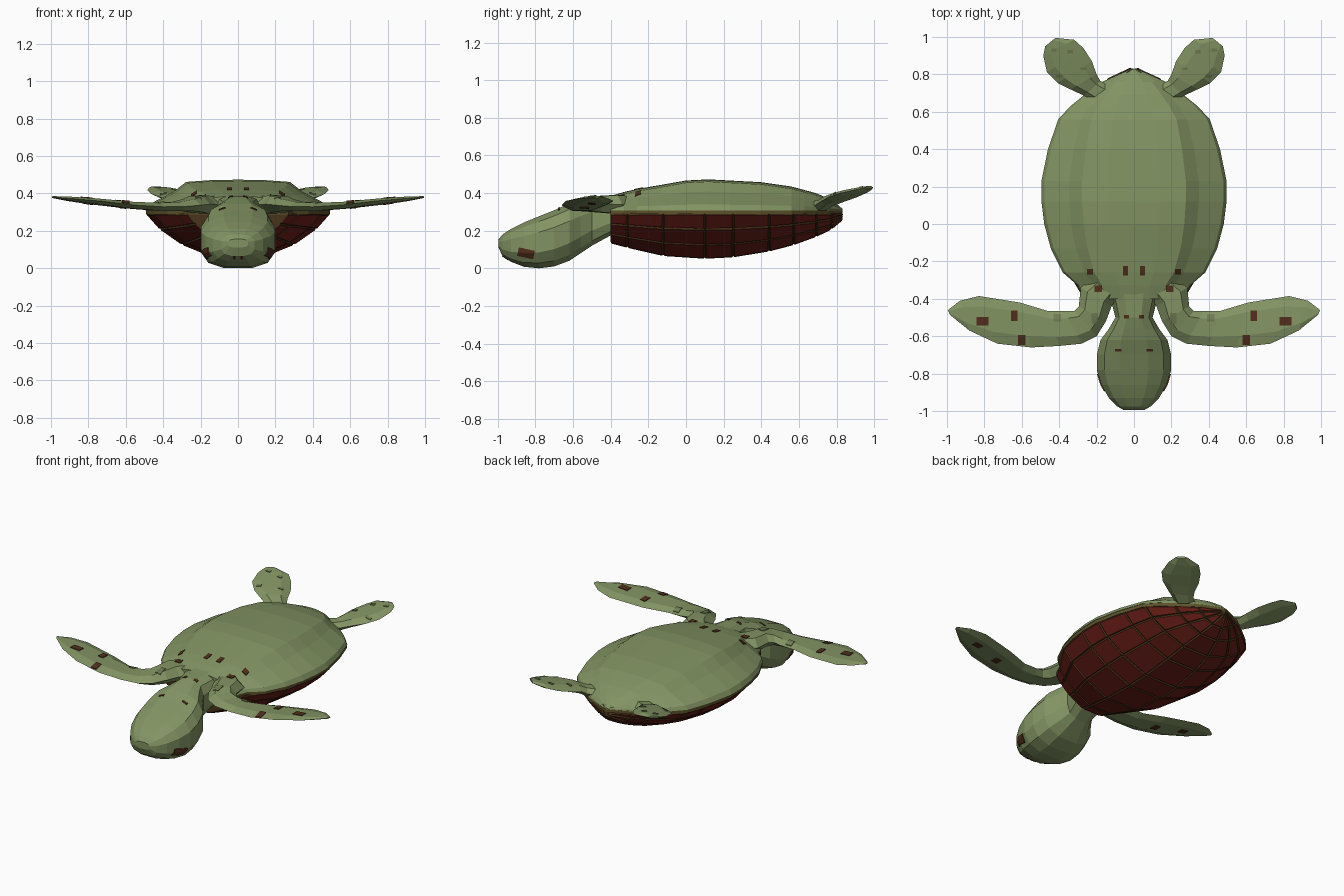
import bpy, bmesh, math
from mathutils import Vector
from mathutils.bvhtree import BVHTree

if "Cube" in bpy.data.objects:
    bpy.data.objects.remove(bpy.data.objects["Cube"])


def material(name, rgb):
    m = bpy.data.materials.new(name)
    m.diffuse_color = (*rgb, 1)
    m.use_nodes = True
    m.node_tree.nodes["Principled BSDF"].inputs["Base Color"].default_value = m.diffuse_color
    return m


GREEN = material("skin green", (0.225, 0.295, 0.125))
RED = material("shell red", (0.145, 0.013, 0.009))
SEAM = material("seam brown", (0.065, 0.033, 0.010))
OLIVE = material("rim olive", (0.11, 0.085, 0.024))
BROWN = material("spot brown", (0.082, 0.027, 0.012))
MOSS = material("moss spot", (0.16, 0.20, 0.085))

skins = []          # geometry that spots are projected on


def finish(bm, name, mats):
    bmesh.ops.recalc_face_normals(bm, faces=bm.faces[:])
    me = bpy.data.meshes.new(name)
    bm.to_mesh(me)
    for m in mats:
        me.materials.append(m)
    ob = bpy.data.objects.new(name, me)
    bpy.context.collection.objects.link(ob)
    return ob


def loft(rings):
    """Skin a list of closed rings and cap both ends."""
    bm = bmesh.new()
    vs = [[bm.verts.new(p) for p in r] for r in rings]
    n = len(rings[0])
    for a, b in zip(vs, vs[1:]):
        for i in range(n):
            j = (i + 1) % n
            bm.faces.new((a[i], a[j], b[j], b[i]))
    bm.faces.new(vs[0])
    bm.faces.new(vs[-1])
    bmesh.ops.recalc_face_normals(bm, faces=bm.faces[:])
    return bm


def skin(rings, name):
    bm = loft(rings)
    skins.append(BVHTree.FromBMesh(bm))
    return finish(bm, name, [GREEN])


def lerp(table, y):
    for (a, u), (b, v) in zip(table, table[1:]):
        if y <= b:
            t = max(0, (y - a) / (b - a))
            return u + (v - u) * t
    return table[-1][1]


# shared outline and side profiles along y
WIDTH = [(-.40, .27), (-.33, .30), (-.26, .38), (-.13, .445), (0, .48), (.12, .495), (.23, .495),
         (.40, .46), (.56, .405), (.63, .34), (.69, .265), (.76, .17), (.81, .06), (.83, .015)]
BELLY = [(-.40, .385), (-.30, .415), (-.2, .432), (0, .467), (.12, .473), (.4, .458), (.56, .435),
         (.69, .40), (.76, .37), (.81, .335), (.83, .318)]
DOME = [(-.40, .135), (-.31, .11), (-.12, .065), (.10, .05), (.25, .058), (.44, .09),
        (.57, .125), (.69, .17), (.78, .215), (.83, .262)]

# green upper body with a raised flat plate
rings = []
for y, w in WIDTH:
    z = lerp(BELLY, y)
    h = z - .31
    half = [(w, .309), (w * .965, .31 + h * .18), (w * .70, .31 + h * .60), (w * .56, z - .012), (w * .28, z - .002)]
    rings.append([(x, y, zz) for x, zz in half] + [(0, y, z)] + [(-x, y, zz) for x, zz in half[::-1]])
skin(rings, "body")

# olive rim between body and shell
rim_rings = [[(w * .992, y, .288), (w * .992, y, .312), (-w * .992, y, .312), (-w * .992, y, .288)]
             for y, w in WIDTH]
finish(loft(rim_rings), "rim", [OLIVE])

# red shell: every scute is an inset panel, its border is the seam
SECTION = [(.985, 0), (.84, .33), (.60, .67), (.24, .965)]
rings = []
for y in [-.40, -.31, -.12, .10, .25, .44, .57, .69, .77, .83]:
    w, z = lerp(WIDTH, y), lerp(DOME, y)
    half = [(w * u, .292 + (z - .292) * v) for u, v in SECTION]
    rings.append([(x, y, zz) for x, zz in half] + [(-x, y, zz) for x, zz in half[::-1]])
bm = loft(rings)
for f in bm.faces:
    f.material_index = 1
scutes = [f for f in bm.faces if len(f.verts) == 4 and f.normal.z < .5]
bmesh.ops.inset_individual(bm, faces=scutes, thickness=.009, depth=.007)
for f in scutes:
    f.material_index = 0
finish(bm, "shell", [RED, SEAM])

# head and neck: y, half width, bottom, top
HEAD = [(-.30, .17, .20, .40), (-.40, .125, .175, .39), (-.50, .10, .12, .383), (-.56, .135, .08, .365),
        (-.62, .18, .04, .345), (-.70, .20, .01, .31), (-.78, .20, 0, .278), (-.86, .175, .008, .245),
        (-.93, .135, .035, .21), (-.975, .09, .065, .18), (-.995, .055, .11, .155)]


def squarish(v):
    return math.copysign(abs(v) ** .72, v)


rings = []
for y, w, lo, hi in HEAD:
    angles = [math.tau * (i + .5) / 12 for i in range(12)]
    rings.append([(w * squarish(math.cos(a)) * 1.02, y,
                   (lo + hi) / 2 + (hi - lo) / 2 * squarish(math.sin(a)) * 1.02) for a in angles])
skin(rings, "head")

# flippers: two edge points, middle height and thickness per section
FRONT = [((.20, -.27), (.08, -.38), .335, .10), ((.285, -.34), (.12, -.44), .34, .095),
         ((.295, -.44), (.15, -.52), .342, .085), ((.32, -.465), (.20, -.60), .337, .065),
         ((.37, -.465), (.28, -.64), .33, .05), ((.46, -.465), (.40, -.652), .328, .042),
         ((.61, -.42), (.55, -.66), .337, .036), ((.83, -.385), (.73, -.64), .358, .030),
         ((.93, -.41), (.88, -.57), .371, .022), ((.995, -.46), (.985, -.485), .38, .010)]
REAR = [((.16, .62), (.06, .70), .325, .05), ((.265, .685), (.18, .765), .335, .055),
        ((.34, .72), (.20, .80), .358, .052), ((.41, .755), (.225, .87), .377, .045),
        ((.465, .81), (.27, .94), .397, .038), ((.485, .90), (.32, .985), .417, .028),
        ((.475, .95), (.42, .995), .43, .014)]


def flipper(table, s, name):
    rings = []
    for a, b, z, t in table:
        a, b = Vector((a[0] * s, a[1], z)), Vector((b[0] * s, b[1], z))
        up = Vector((0, 0, t / 2))
        p, q = a.lerp(b, .22), a.lerp(b, .75)
        rings.append([a, p + up, q + up, b, q - up, p - up])
    skin(rings, name)


for s, side in ((1, "right"), (-1, "left")):
    flipper(FRONT, s, "front_flipper_" + side)
    flipper(REAR, s, "rear_flipper_" + side)


# spots and eyes: thin grids projected on the skin
def cast(origin, direction):
    hits = [t.ray_cast(origin, direction) for t in skins]
    hits = [h for h in hits if h[0] is not None]
    return min(hits, key=lambda h: h[3])[0] if hits else None


def patch(name, mat, centre, du, dv, direction, n=4, lift=.004):
    c, du, dv, d = (Vector(v) for v in (centre, du, dv, direction))
    bm = bmesh.new()
    grid = {}
    for i in range(n + 1):
        for j in range(n + 1):
            p = cast(c + du * (i / n - .5) + dv * (j / n - .5), d)
            grid[i, j] = bm.verts.new(p - d * lift) if p else None
    for i in range(n):
        for j in range(n):
            quad = [grid[i, j], grid[i + 1, j], grid[i + 1, j + 1], grid[i, j + 1]]
            if None not in quad:
                bm.faces.new(quad)
    # face the skin's outside, then give it a little thickness
    bmesh.ops.recalc_face_normals(bm, faces=bm.faces[:])
    base = bm.faces[:]
    walls = bmesh.ops.extrude_face_region(bm, geom=base, use_keep_orig=True)["geom"]
    for v in walls:
        if isinstance(v, bmesh.types.BMVert):
            v.co += d * (lift + .003)
    finish(bm, name, [mat])


SPOTS = [(.81, -.52, .065, .045), (.64, -.49, .035, .055), (.60, -.62, .04, .055), (.045, -.25, .028, .05),
         (.235, -.255, .03, .03), (.19, -.345, .04, .035), (.04, -.495, .025, .018), (.085, -.675, .035, .012)]
MOSSY = [(.41, -.50, .04, .04), (.21, -.505, .035, .06), (.27, .83, .03, .015),
         (.34, .92, .03, .018), (.40, .79, .035, .015), (.43, .93, .03, .018)]
UNDER = [(.62, -.54, .04, .05), (.80, -.50, .05, .04)]

for s in (1, -1):
    for spots, mat, z, d in ((SPOTS, BROWN, 2, -1), (MOSSY, MOSS, 2, -1), (UNDER, BROWN, -2, 1)):
        for x, y, w, h in spots:
            patch("spot", mat, (s * x, y, z), (w, 0, 0), (0, h, 0), (0, 0, d))
    patch("eye", BROWN, (s * 2, -.85, .08), (0, .085, -.018), (0, .01, .045), (-s, 0, 0), 8, .006)
    patch("nostril", BROWN, (s * .02, -3, .055), (.014, 0, 0), (0, 0, .02), (0, 1, 0))
